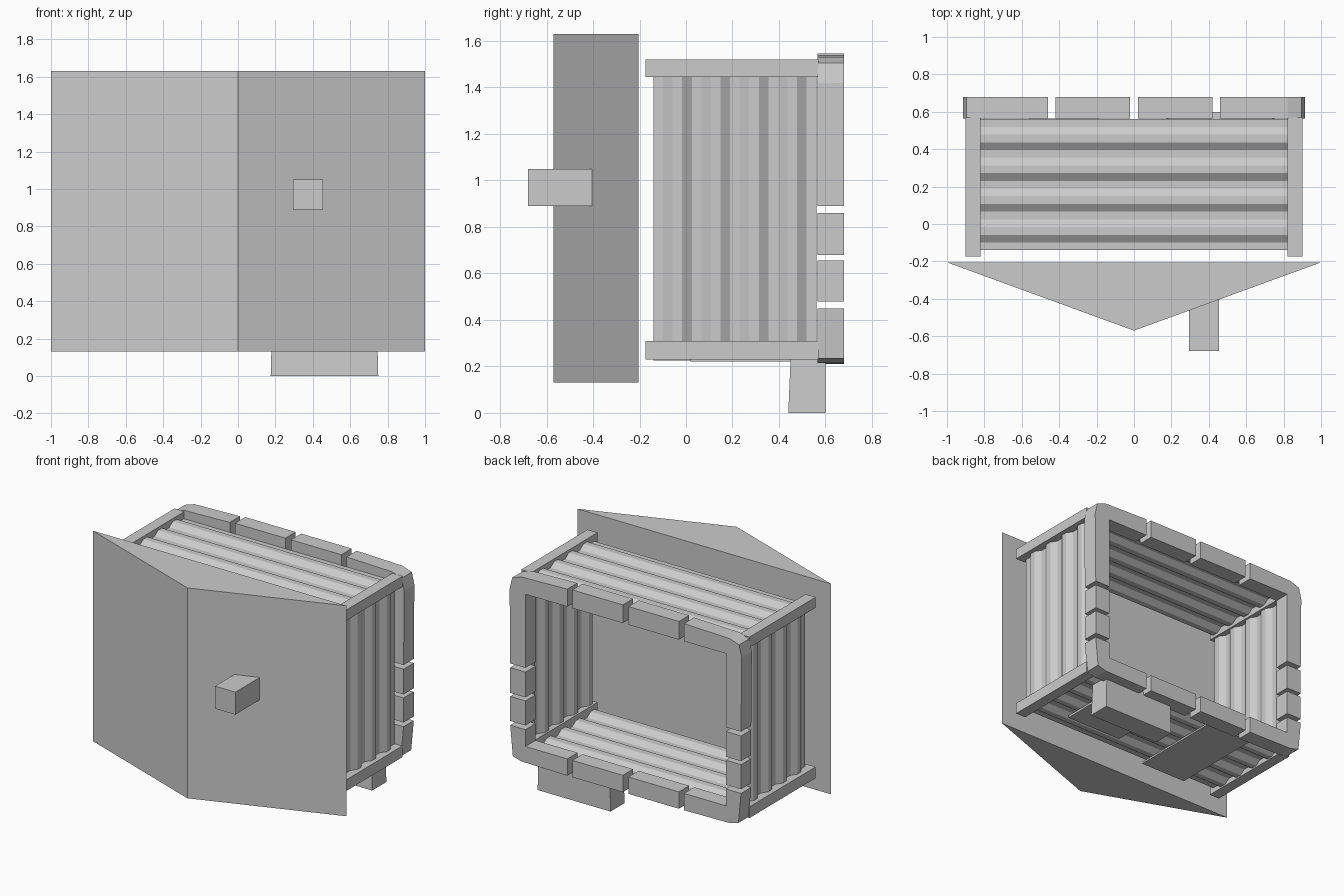
import bpy

if "Cube" in bpy.data.objects:
    bpy.data.objects.remove(bpy.data.objects["Cube"])


def make(name, verts, faces, mirror=False):
    me = bpy.data.meshes.new(name)
    me.from_pydata(verts, [], faces)
    ob = bpy.data.objects.new(name, me)
    bpy.context.collection.objects.link(ob)
    if mirror:
        ob.modifiers.new("mirror", 'MIRROR').use_axis = (True, False, False)
    return ob


def extrude(name, pts, lo, hi, axis, mirror=False):
    """Closed prism from a 2D outline, swept along y or z."""
    n = len(pts)
    # counter-clockwise outlines; the y sweep runs backwards to keep normals outward
    if axis == 'z':
        v = [(a, b, lo) for a, b in pts] + [(a, b, hi) for a, b in pts]
    else:
        v = [(a, hi, b) for a, b in pts] + [(a, lo, b) for a, b in pts]
    f = [list(range(n))[::-1], list(range(n, 2 * n))]
    f += [(i, (i + 1) % n, (i + 1) % n + n, i + n) for i in range(n)]
    return make(name, v, f, mirror)


def box(name, x, y, z, mirror=False):
    return extrude(name, [(x[0], y[0]), (x[1], y[0]), (x[1], y[1]), (x[0], y[1])],
                   z[0], z[1], 'z', mirror)


# Wedge-shaped front and its knob
extrude("front_wedge", [(-1, -.205), (0, -.57), (1, -.205)], .13, 1.63, 'z')
box("front_knob", (.295, .455), (-.68, -.405), (.89, 1.05))

# Corrugated panels: (y, depth) wave shared by roof, floor and walls
Y0, Y1, STEP = -.14, .56, .0412
wave = [(Y0 + i * STEP, (0, 0, 1, 1)[i % 4] * .028) for i in range(18)]


def panel(name, place, mirror=False, flip=False):
    v = [place(y, d, s) for y, d in wave for s in (0, 1)]
    f = [(2 * i, 2 * i + 1, 2 * i + 3, 2 * i + 2) for i in range(len(wave) - 1)]
    if flip:
        f = [q[::-1] for q in f]
    ob = make(name, v, f, mirror)
    m = ob.modifiers.new("thickness", 'SOLIDIFY')
    m.thickness = .006
    return ob


panel("roof_panel", lambda y, d, s: (-.83 + 1.66 * s, y, 1.472 + d))
panel("floor_panel", lambda y, d, s: (-.83 + 1.66 * s, y, .268 - d), flip=True)
panel("side_wall", lambda y, d, s: (.84 + d, y, .29 + 1.18 * s), mirror=True, flip=True)

# Corner rails running front to back
for part, z in (("top", (1.445, 1.52)), ("bottom", (.23, .31))):
    box(part + "_rail", (.82, .9), (-.175, .57), z, True)

# Segmented back frame
B0, B1 = .565, .68
extrude("frame_top_corner", [(.79, .89), (.91, .89), (.915, 1.42), (.895, 1.505),
                             (.82, 1.53), (.46, 1.54), (.46, 1.415), (.79, 1.415)],
        B0, B1, 'y', True)
extrude("frame_bottom_corner", [(.46, .21), (.82, .215), (.89, .235), (.91, .45),
                                (.79, .45), (.79, .33), (.46, .33)], B0, B1, 'y', True)
for i, z in enumerate(((.68, .86), (.48, .655))):
    box(f"frame_side_block_{i}", (.79, .91), (B0, B1), z, True)
for part, z in (("top", (1.415, 1.545)), ("bottom", (.21, .33))):
    box(f"frame_{part}_block", (.022, .42), (B0, B1), z, True)

# Plates under the floor
box("floor_plate", (-.56, -.19), (-.14, .565), (.225, .238))
box("foot_plate", (.15, .6), (.02, .45), (.222, .238))

# Slightly tapered foot
foot = box("foot", (.175, .75), (.44, .6), (0, .235))
for v in foot.data.vertices:
    if v.co.z > .1:
        v.co.x += .006 if v.co.x < .4 else -.006
        v.co.y += .01 if v.co.y < .5 else 0
